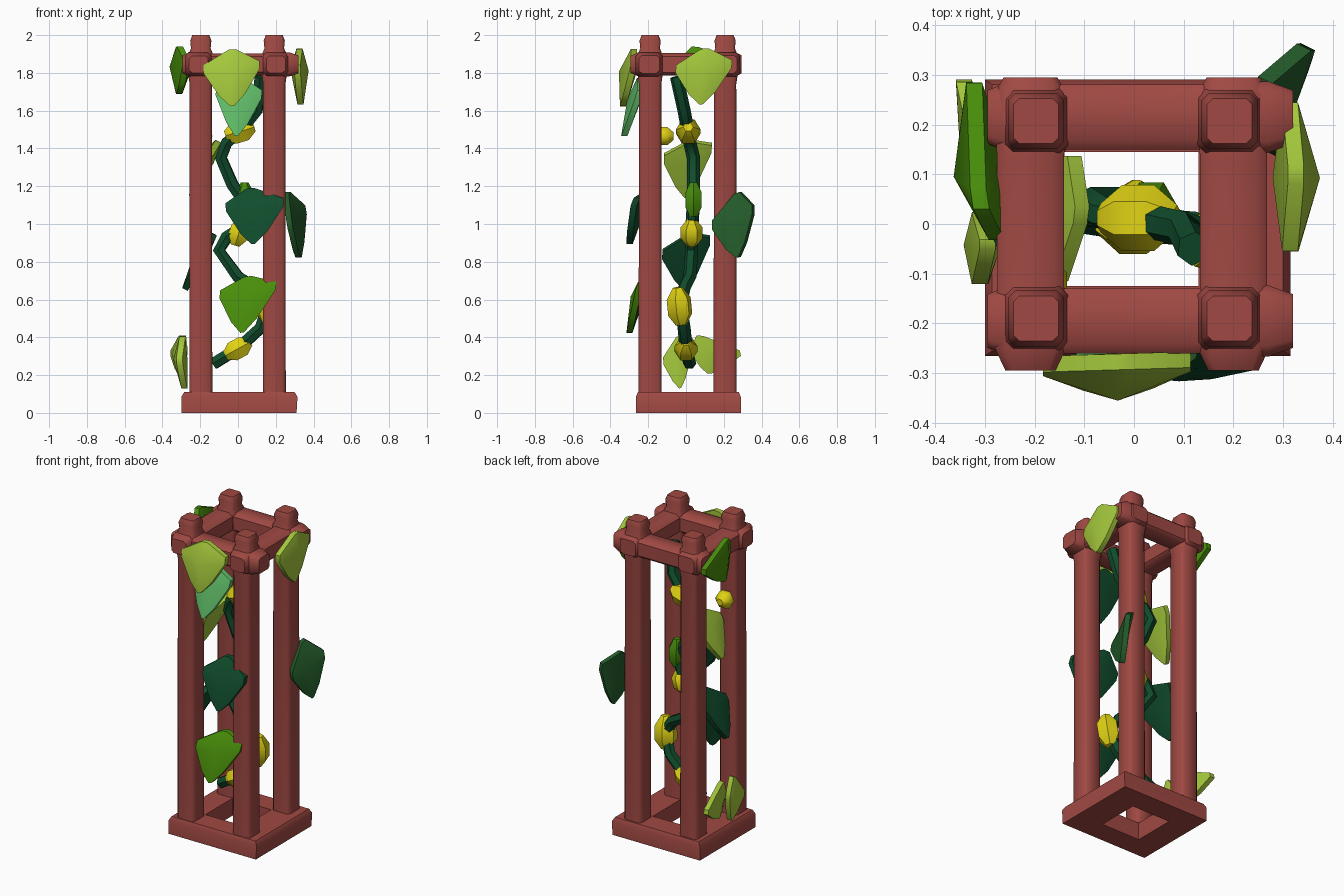
import bpy, bmesh, math
from mathutils import Vector as V

if "Cube" in bpy.data.objects:
    bpy.data.objects.remove(bpy.data.objects["Cube"])


def material(name, rgb):
    lin = [((c / 255 + 0.055) / 1.055) ** 2.4 if c > 10 else c / 255 / 12.92 for c in rgb]
    m = bpy.data.materials.new(name)
    m.diffuse_color = (*lin, 1)
    m.use_nodes = True
    m.node_tree.nodes["Principled BSDF"].inputs["Base Color"].default_value = m.diffuse_color
    return m


WOOD = material("red_wood", (160, 73, 67))
LIME = material("lime_leaf", (164, 200, 60))
GREEN = material("green_leaf", (72, 142, 10))
DARK = material("dark_green", (16, 76, 44))
FOREST = material("forest_green", (36, 92, 42))
MINT = material("mint_leaf", (96, 188, 104))
YELLOW = material("yellow_flower", (224, 210, 20))


def finish(name, bm, *mats):
    bmesh.ops.recalc_face_normals(bm, faces=bm.faces)
    me = bpy.data.meshes.new(name)
    bm.to_mesh(me)
    bm.free()
    for m in mats:
        me.materials.append(m)
    ob = bpy.data.objects.new(name, me)
    bpy.context.collection.objects.link(ob)
    return ob


def loft(bm, rings, closed=False):
    """Skin a list of vertex rings, capping the ends unless closed."""
    vs = [[bm.verts.new(p) for p in r] for r in rings]
    n = len(vs[0])
    pairs = list(zip(vs, vs[1:])) + ([(vs[-1], vs[0])] if closed else [])
    for a, b in pairs:
        for i in range(n):
            j = (i + 1) % n
            bm.faces.new((a[i], a[j], b[j], b[i]))
    if not closed:
        bm.faces.new(vs[0])
        bm.faces.new(vs[-1])


def chamfered(r, c=0.7):
    """Square of half-width r with cut corners."""
    k = r * c
    return [(r, -k), (r, k), (k, r), (-k, r), (-r, k), (-r, -k), (-k, -r), (k, -r)]


# Square base frame
bm = bmesh.new()


def rect(x0, x1, y0, y1, z):
    return [(x0, y0, z), (x1, y0, z), (x1, y1, z), (x0, y1, z)]


loft(bm, [rect(-.30, .31, -.265, .29, 0), rect(-.30, .315, -.265, .29, .085),
          rect(-.285, .30, -.255, .28, .11), rect(-.14, .13, -.125, .145, .11),
          rect(-.14, .13, -.125, .145, 0)], closed=True)
finish("base_frame", bm, WOOD)

# Corner posts with a slight collar at the rails and a narrow cap
SECTIONS = [(.05, .061), (1.74, .059), (1.80, .068), (1.90, .064), (1.93, .052),
            (1.97, .056), (2.0, .045)]
for name, px, py in (("front_left", -.197, -.19), ("front_right", .192, -.19),
                     ("back_left", -.197, .207), ("back_right", .192, .207)):
    bm = bmesh.new()
    loft(bm, [[(px + x, py + y, z) for x, y in chamfered(r, .75)] for z, r in SECTIONS])
    finish(name + "_post", bm, WOOD)

# Top rails overshooting the posts
for name, y in (("front", -.195), ("back", .215)):
    bm = bmesh.new()
    loft(bm, [[(px, y + a * 1.12, 1.845 + b) for a, b in chamfered(r)]
              for px, r in ((-.295, .048), (-.25, .064), (-.13, .058), (.12, .058),
                            (.27, .064), (.32, .048))])
    finish(name + "_rail", bm, WOOD)
for name, x in (("left", -.208), ("right", .2)):
    bm = bmesh.new()
    loft(bm, [[(x + a * 1.12, py, 1.845 + b) for a, b in chamfered(r)]
              for py, r in ((-.295, .045), (-.25, .064), (-.12, .06), (.13, .06),
                            (.26, .066), (.295, .048))])
    finish(name + "_rail", bm, WOOD)

# Climbing vine
path = [(-.13, .02, .26), (0, 0, .34), (.12, -.01, .45), (.16, -.03, .57), (.10, -.01, .66),
        (0, .02, .72), (-.10, .03, .86), (-.06, .03, .93), (0, .03, .97), (.03, .04, 1.12),
        (-.03, .04, 1.21), (-.09, .04, 1.35), (-.06, .02, 1.43), (.01, .01, 1.49),
        (.10, -.01, 1.6), (.12, -.05, 1.78)]
cu = bpy.data.curves.new("vine_path", 'CURVE')
cu.dimensions = '3D'
cu.bevel_depth = .035
cu.bevel_resolution = 1
cu.use_fill_caps = True
sp = cu.splines.new('POLY')
sp.points.add(len(path) - 1)
for pt, co in zip(sp.points, path):
    pt.co = (*co, 1)
cu.materials.append(DARK)
bpy.context.collection.objects.link(bpy.data.objects.new("vine", cu))


# Faceted flower buds along the vine
def bud(name, mat, at, axis, radius, half):
    bm = bmesh.new()
    q = V(axis).to_track_quat('Z', 'Y')
    rings = []
    for t, k in ((-1, .45), (-.45, 1), (.4, 1), (1, .4)):
        rings.append([V(at) + q @ V((radius * k * math.cos(a), radius * k * math.sin(a), half * t))
                      for a in (i * math.tau / 6 for i in range(6))])
    loft(bm, rings)
    finish(name, bm, mat)


bud("flower_low", YELLOW, (0, 0, .34), (1, 0, .55), .06, .075)
bud("flower_right", YELLOW, (.165, -.035, .565), (.1, -.1, 1), .066, .10)
bud("flower_middle", YELLOW, (.005, .03, .955), (.3, 0, 1), .058, .072)
bud("flower_high", YELLOW, (.01, .012, 1.49), (1, 0, .3), .066, .08)
bud("flower_left", YELLOW, (-.19, -.12, 1.465), (0, 1, 0), .055, .055)
bud("green_bud", GREEN, (.035, .04, 1.13), (0, 0, 1), .05, .09)


# Thick soft leaves: kite outline with blunt corners, ridge in front and behind
def leaf(name, tip, top, left, right, out, front, back=None, bulge=.045, hollow=.03):
    tip, top, left, right = map(V, (tip, top, left, right))
    out = V(out).normalized()
    mid = (tip + top + left + right) / 4
    outline = [top.lerp(right, .12), top.lerp(left, .12), left.lerp(top, .1),
               left.lerp(tip, .15) + (left - mid) * .05,
               left.lerp(tip, .7) + (left - mid) * .12, tip.lerp(left, .06),
               tip.lerp(right, .06), right.lerp(tip, .7) + (right - mid) * .12,
               right.lerp(tip, .15) + (right - mid) * .05, right.lerp(top, .1)]
    bm = bmesh.new()
    f = [bm.verts.new(p + out * .018) for p in outline]
    b = [bm.verts.new(p - out * .014) for p in outline]
    fc = bm.verts.new(mid + out * bulge)
    bc = bm.verts.new(mid - out * hollow)
    n = len(outline)
    for i in range(n):
        j = (i + 1) % n
        bm.faces.new((f[i], f[j], fc))
        bm.faces.new((f[i], b[i], b[j], f[j]))
        bm.faces.new((b[j], b[i], bc)).material_index = 1
    finish(name, bm, front, back or front)


F, R, L = (0, -1, 0), (1, 0, 0), (-1, 0, 0)
leaf("front_top_leaf", (-.03, -.335, 1.61), (-.03, -.275, 1.935), (-.2, -.28, 1.83),
     (.13, -.27, 1.855), F, LIME, bulge=.065)
leaf("front_mint_leaf", (-.01, -.33, 1.45), (.02, -.24, 1.78), (-.13, -.25, 1.72),
     (.14, -.24, 1.7), F, MINT, DARK)
leaf("right_top_leaf", (.33, .08, 1.62), (.325, .1, 1.94), (.31, -.07, 1.83),
     (.31, .26, 1.86), R, LIME, bulge=.055, hollow=.04)
leaf("left_top_leaf", (-.31, .07, 1.68), (-.31, .04, 1.95), (-.32, .31, 1.83),
     (-.27, -.04, 1.87), L, GREEN, bulge=.06, hollow=.06)
leaf("left_upper_leaf", (-.25, 0, 1.13), (-.1, .02, 1.44), (-.15, -.13, 1.36),
     (-.12, .15, 1.42), (-1, 0, .5), LIME)
leaf("front_middle_leaf", (.08, -.30, .88), (.06, -.17, 1.2), (-.08, -.24, 1.1),
     (.26, -.27, 1.13), F, DARK)
leaf("right_middle_leaf", (.32, .28, .81), (.25, .28, 1.18), (.27, .13, 1.0),
     (.35, .365, 1.09), (1, -.5, 0), FOREST, bulge=.035)
leaf("left_middle_leaf", (-.285, 0, .64), (-.12, .02, .95), (-.18, -.14, .85),
     (-.16, .14, .93), (-1, 0, .5), DARK)
leaf("front_lower_leaf", (.02, -.30, .41), (.05, -.19, .73), (-.11, -.26, .64),
     (.22, -.24, .69), F, GREEN, DARK)
leaf("left_bottom_leaf", (-.28, -.03, .12), (-.29, -.04, .42), (-.31, -.13, .28),
     (-.31, .03, .31), L, LIME)
leaf("back_bottom_leaf", (-.30, .12, .2), (-.29, .06, .42), (-.28, .02, .33),
     (-.345, .31, .32), L, LIME)

# Soft shading with sharp edges kept
bpy.ops.object.select_all(action='SELECT')
bpy.context.view_layer.objects.active = bpy.data.objects["vine"]
bpy.ops.object.convert(target='MESH')
bpy.ops.object.shade_smooth_by_angle(angle=math.radians(48))
